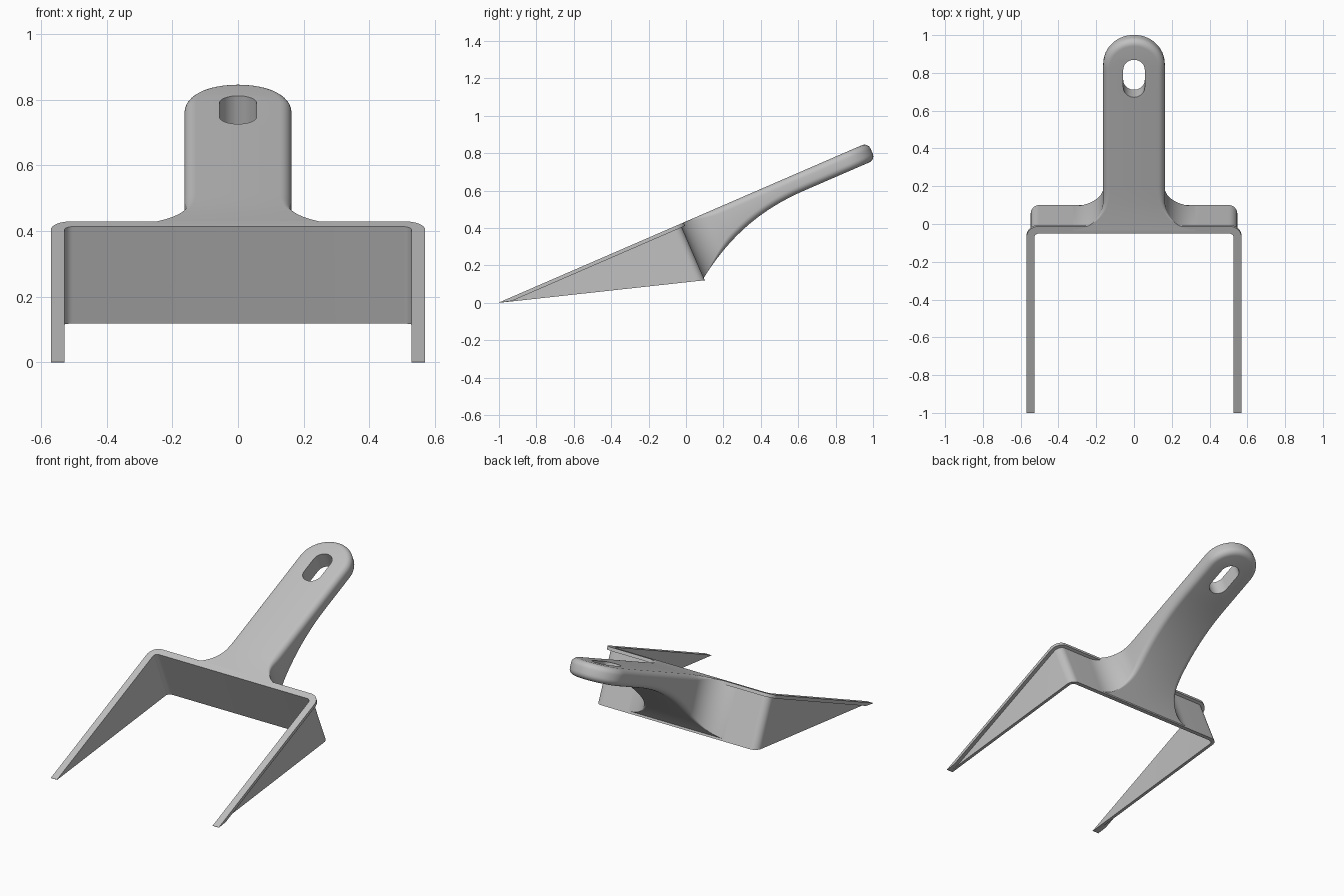
import bpy, bmesh, math
from mathutils import Vector

if "Cube" in bpy.data.objects:
    bpy.data.objects.remove(bpy.data.objects["Cube"], do_unlink=True)

TILT = math.atan2(0.845, 1.95)   # slope of the flat top
WALL_U = 1.057                   # rear face of the back wall, measured along the slope
HALF_W = 0.163                   # handle half width
END_U = 2.15                     # handle end
FILLET = 0.16                    # flare radius where handle meets wall
EDGE = 0.035                     # handle edge rounding

grey = bpy.data.materials.new("light_grey")
grey.use_nodes = True
colour = (0.53, 0.53, 0.53, 1)
grey.diffuse_color = colour
grey.node_tree.nodes["Principled BSDF"].inputs["Base Color"].default_value = colour


def make_object(name, rings, closed):
    """Bridge rings of points; cap open ends by strips across the mirror line."""
    bm = bmesh.new()
    rows = [[bm.verts.new(p) for p in ring] for ring in rings]
    n = len(rows[0])
    for a, b in zip(rows, rows[1:]):
        for i in range(n):
            j = (i + 1) % n
            bm.faces.new((a[i], a[j], b[j], b[i]))
    for row in (rows[0], rows[-1]):
        if closed:
            bm.faces.new(row)
        else:
            for i in range(n // 2):
                quad = [row[i], row[i + 1], row[n - 2 - i], row[n - 1 - i]]
                bm.faces.new(list(dict.fromkeys(quad)))
    bmesh.ops.recalc_face_normals(bm, faces=bm.faces)
    mesh = bpy.data.meshes.new(name)
    bm.to_mesh(mesh)
    bm.free()
    mesh.materials.append(grey)
    obj = bpy.data.objects.new(name, mesh)
    bpy.context.collection.objects.link(obj)
    obj.rotation_euler.x = TILT
    obj.location = (0, -1, 0.002)
    return obj


def finish(obj):
    bpy.ops.object.select_all(action="DESELECT")
    obj.select_set(True)
    bpy.context.view_layer.objects.active = obj
    for mod in list(obj.modifiers):
        bpy.ops.object.modifier_apply(modifier=mod.name)
    bpy.ops.object.shade_smooth_by_angle(angle=math.radians(32))


# Fork frame: a U-shaped wedge wall with a thin overhanging lip
def u_path(half, back, radius):
    side = [(half, 0), (half, 0.065)]
    for k in range(9):
        t = k / 8 * math.pi / 2
        side.append((half - radius + radius * math.cos(t),
                     back - radius + radius * math.sin(t)))
    return side + [(-x, u) for x, u in reversed(side)]


def wedge(u):
    return -0.309 * u - 0.002


def lip(u):
    return max(-0.02, wedge(u))


sections = []
for inner, wall, rim in zip(u_path(0.528, 1.035, 0.025),
                            u_path(0.547, WALL_U, 0.045),
                            u_path(0.57, 1.076, 0.065)):
    sections.append([(*rim, 0), (*inner, 0), (*inner, wedge(inner[1])),
                     (*wall, wedge(wall[1])), (*wall, lip(wall[1])),
                     (*rim, lip(rim[1]))])
finish(make_object("fork_frame", sections, True))


# Handle: flared, curved underneath, with rounded edges
def underside(u):
    t = max(0, (1.75 - u) / 0.7)
    return -0.1 - 0.22 * t ** 2.25


def fade(u):
    t = min(1, max(0.02, (u - 1.06) / 0.22))
    return t * t * (3 - 2 * t) + 0.01 * (1 - t)


half = [(Vector((HALF_W + FILLET, 1.045)), Vector((0, 0)))]
centre = Vector((HALF_W + FILLET, WALL_U + FILLET))
for k in range(17):
    t = k / 16 * math.pi / 2
    n = Vector((math.sin(t), math.cos(t)))
    half.append((centre - n * FILLET, n))
arc_u = END_U - HALF_W
for k in range(1, 30):
    u = centre.y + (arc_u - centre.y) * k / 30
    half.append((Vector((HALF_W, u)), Vector((1, 0))))
for k in range(17):
    t = k / 16 * math.pi / 2
    n = Vector((math.cos(t), math.sin(t)))
    half.append((Vector((0, arc_u)) + n * HALF_W, n))


def layer(step, top):
    t = step / 6 * math.pi / 2
    side = []
    for p, n in half:
        f = EDGE * fade(p.y)
        q = p - n * f * (1 - math.sin(t))
        drop = f * (1 - math.cos(t))
        side.append((q.x, q.y, -drop if top else underside(q.y) + drop))
    return side + [(-x, u, w) for x, u, w in reversed(side[:-1])]


rings = [layer(s, True) for s in range(7)] + [layer(s, False) for s in range(6, -1, -1)]
handle = make_object("handle", rings, False)

# Hanging slot through the handle
slot = []
for c, start in ((1.98, 0), (1.878, math.pi)):
    for k in range(17):
        t = start + k / 16 * math.pi
        slot.append((0.057 * math.cos(t), c + 0.057 * math.sin(t)))
cutter = make_object("slot_cutter", [[(*p, w) for p in slot] for w in (0.1, -0.3)], True)
cutter.hide_render = True
cut = handle.modifiers.new("slot", "BOOLEAN")
cut.operation = "DIFFERENCE"
cut.solver = "EXACT"
cut.object = cutter
finish(handle)
bpy.data.objects.remove(cutter, do_unlink=True)
